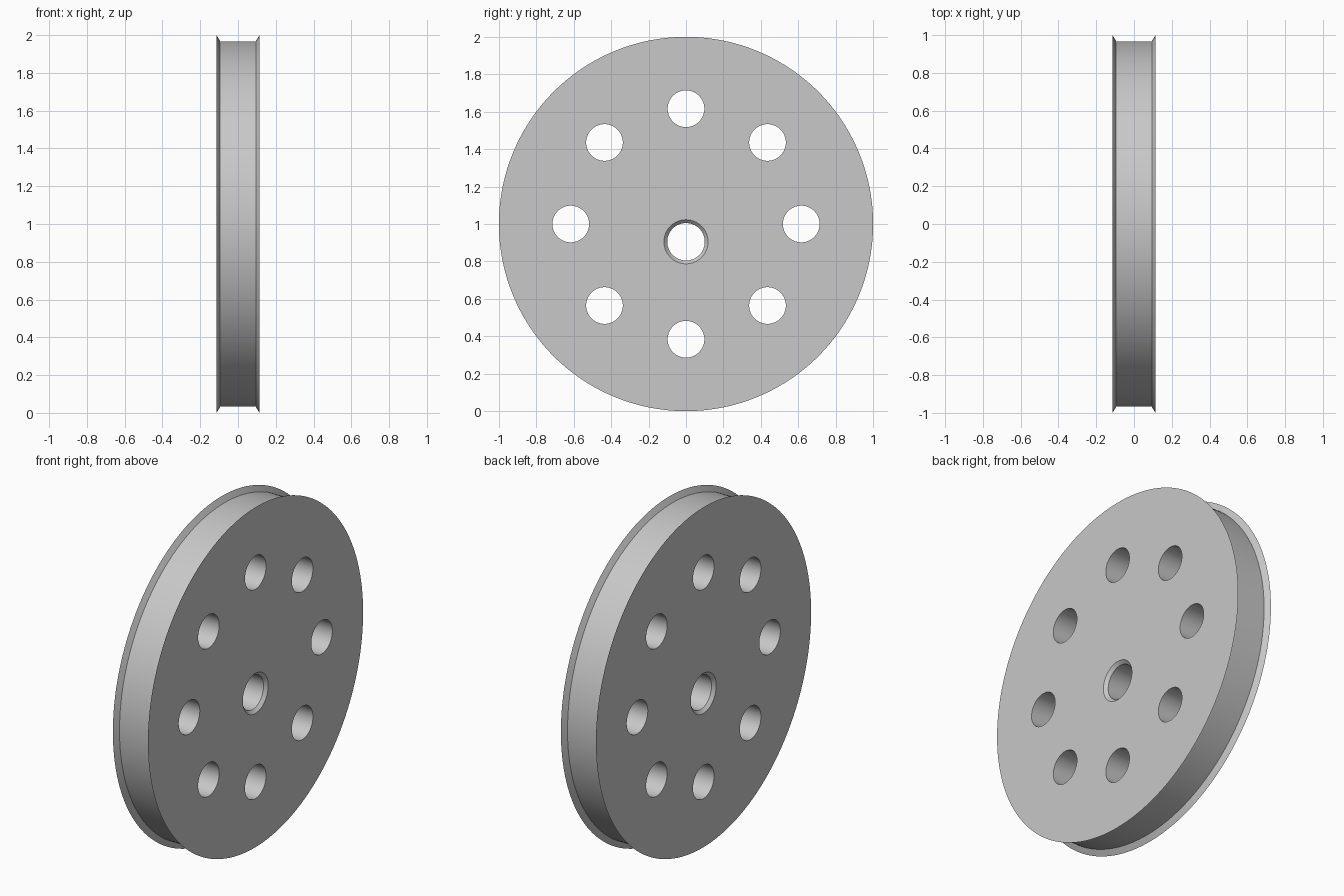
import bpy
import bmesh
from math import sin, cos, pi, radians

cube = bpy.data.objects.get("Cube")
if cube:
    bpy.data.objects.remove(cube, do_unlink=True)

HALF_WIDTH = 0.114
AXLE_RADIUS = 0.1
CHAMFER = 0.018
HOLE_COUNT = 8
HOLE_RING = 0.616
HOLE_RADIUS = 0.098


def add_lathe(bm, profile, cy, cz, segments):
    """Closed solid turned about the x direction from (x, radius) points."""
    rings = []
    for x, r in profile:
        rings.append([bm.verts.new((x, cy + r * cos(2 * pi * i / segments),
                                    cz + r * sin(2 * pi * i / segments)))
                      for i in range(segments)])
    faces = [bm.faces.new(rings[0]), bm.faces.new(rings[-1])]
    for a, b in zip(rings, rings[1:]):
        for i in range(segments):
            j = (i + 1) % segments
            faces.append(bm.faces.new((a[i], a[j], b[j], b[i])))
    bmesh.ops.recalc_face_normals(bm, faces=faces)


def make_object(name, bm):
    mesh = bpy.data.meshes.new(name)
    bm.to_mesh(mesh)
    bm.free()
    obj = bpy.data.objects.new(name, mesh)
    bpy.context.collection.objects.link(obj)
    return obj


# Grooved wheel disc with flared rims
bm = bmesh.new()
add_lathe(bm, [(-HALF_WIDTH, 1), (-0.094, 0.967), (0.094, 0.967), (HALF_WIDTH, 1)],
          0, 1, 160)
wheel = make_object("grooved_wheel", bm)

# Cutters: ring of lightening holes and the off-centre chamfered axle hole
bm = bmesh.new()
for k in range(HOLE_COUNT):
    angle = 2 * pi * k / HOLE_COUNT
    add_lathe(bm, [(-0.2, HOLE_RADIUS), (0.2, HOLE_RADIUS)],
              HOLE_RING * cos(angle), 1 + HOLE_RING * sin(angle), 64)
inner = HALF_WIDTH - CHAMFER
outer = HALF_WIDTH + CHAMFER
wide = AXLE_RADIUS + 2 * CHAMFER
add_lathe(bm, [(-outer, wide), (-inner, AXLE_RADIUS), (inner, AXLE_RADIUS), (outer, wide)],
          0, 0.905, 64)
cutter = make_object("hole_cutter", bm)
cutter.hide_render = True

# Cut the holes, then discard the cutter
cut = wheel.modifiers.new("holes", 'BOOLEAN')
cut.operation = 'DIFFERENCE'
cut.solver = 'EXACT'
cut.object = cutter
for obj in bpy.context.selected_objects:
    obj.select_set(False)
wheel.select_set(True)
bpy.context.view_layer.objects.active = wheel
bpy.ops.object.modifier_apply(modifier=cut.name)
bpy.data.objects.remove(cutter, do_unlink=True)

# Plain grey finish
grey = bpy.data.materials.new("light_grey")
grey.use_nodes = True
colour = (0.58, 0.58, 0.58, 1)
grey.diffuse_color = colour
grey.node_tree.nodes["Principled BSDF"].inputs["Base Color"].default_value = colour
wheel.data.materials.clear()
wheel.data.materials.append(grey)

bpy.ops.object.shade_smooth_by_angle(angle=radians(30))
